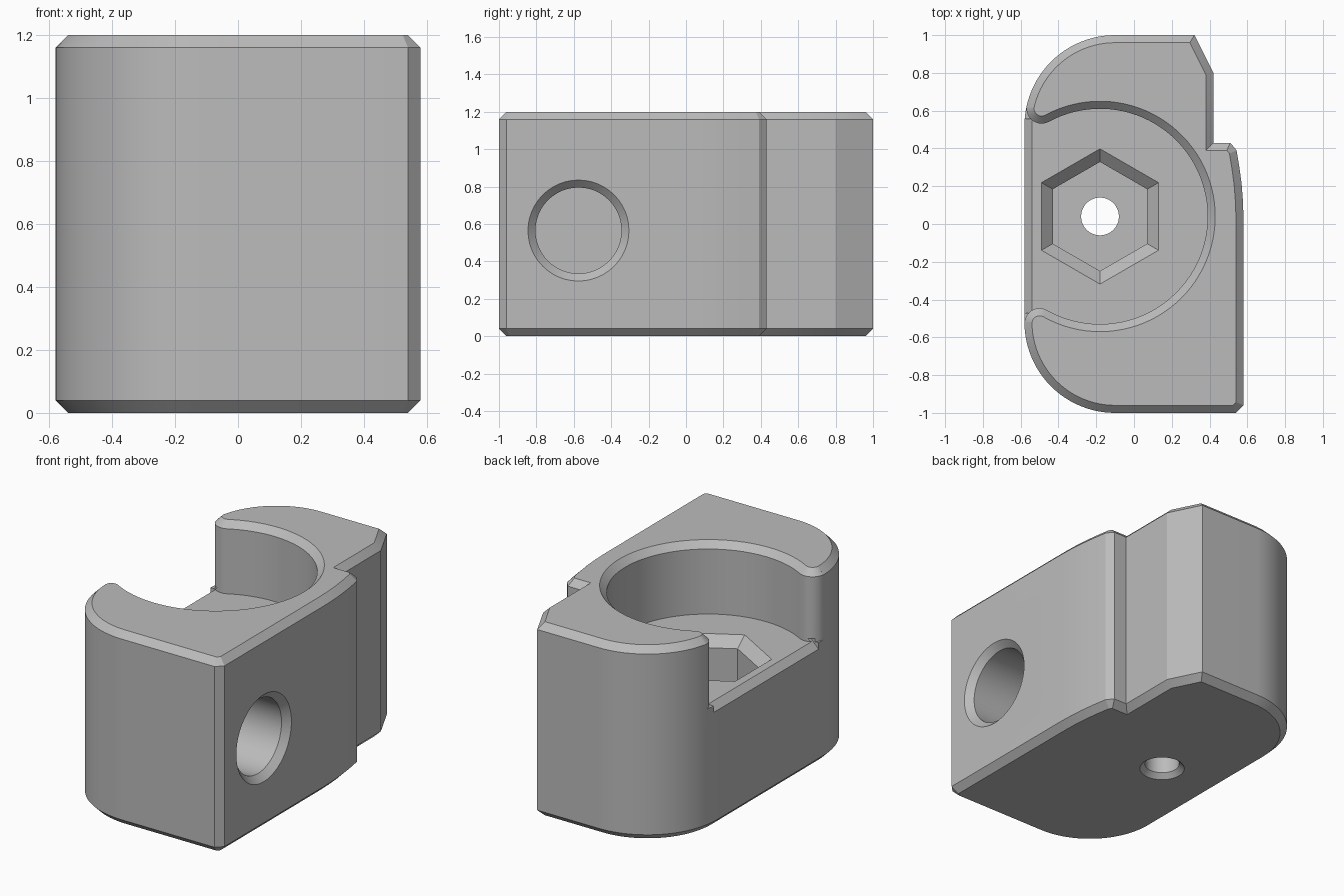
import bpy
import bmesh
from math import sin, cos, pi, radians, atan2
from mathutils import Vector, Matrix

if "Cube" in bpy.data.objects:
    bpy.data.objects.remove(bpy.data.objects["Cube"], do_unlink=True)

HEIGHT, CHAMFER, FLOOR = 1.2, 0.04, 0.757
BORE = Vector((-0.18, 0.04))
BORE_R, TIP_R, END_R = 0.57, 0.08, 0.48

grey = bpy.data.materials.new("plain grey")
grey.use_nodes = True
grey.diffuse_color = (0.5, 0.5, 0.5, 1)
grey.node_tree.nodes["Principled BSDF"].inputs["Base Color"].default_value = (0.5, 0.5, 0.5, 1)


def arc(centre, r, a0, a1, n):
    return [Vector((centre[0] + r * cos(a0 + (a1 - a0) * i / n),
                    centre[1] + r * sin(a0 + (a1 - a0) * i / n))) for i in range(n + 1)]


def inset(points, d):
    """Mitred inset of a counter-clockwise outline."""
    out = []
    for i, p in enumerate(points):
        a = (p - points[i - 1]).normalized()
        b = (points[(i + 1) % len(points)] - p).normalized()
        na, nb = Vector((-a.y, a.x)), Vector((-b.y, b.x))
        out.append(p + (na + nb) * d / (1 + na.dot(nb)))
    return out


def loft(name, rings, matrix=None):
    """Closed solid through (outline, z) rings."""
    bm = bmesh.new()
    loops = [[bm.verts.new((p[0], p[1], z)) for p in pts] for pts, z in rings]
    for low, high in zip(loops, loops[1:]):
        for i in range(len(low)):
            j = (i + 1) % len(low)
            bm.faces.new((low[i], low[j], high[j], high[i]))
    bm.faces.new(loops[0][::-1])
    bm.faces.new(loops[-1])
    if matrix:
        bm.transform(matrix)
    bmesh.ops.recalc_face_normals(bm, faces=bm.faces)
    mesh = bpy.data.meshes.new(name)
    bm.to_mesh(mesh)
    bm.free()
    mesh.materials.append(grey)
    obj = bpy.data.objects.new(name, mesh)
    bpy.context.collection.objects.link(obj)
    return obj


def tip_centre(end, side):
    """Centre of the rounded horn tip touching both the bore and the end curve."""
    ra, rb = BORE_R + TIP_R, END_R - TIP_R
    gap = end - BORE
    d = gap.length
    along = (ra * ra - rb * rb + d * d) / (2 * d)
    u = gap / d
    return BORE + u * along + Vector((-u.y, u.x)) * side * (ra * ra - along * along) ** 0.5


def angle(v):
    return atan2(v.y, v.x)


front_end, back_end = Vector((-0.1, -0.52)), Vector((-0.1, 0.52))
front_tip, back_tip = tip_centre(front_end, -1), tip_centre(back_end, 1)


def bore_outline(d):
    """Bore that opens to one side between two rounded horns, widened by d."""
    stop = radians(8)
    f0 = angle(front_tip - front_end) % (2 * pi) - stop
    f1 = angle(BORE - front_tip)
    b0 = angle(BORE - back_tip)
    b1 = angle(back_tip - back_end) - 2 * pi + stop
    r = TIP_R - d
    pts = [front_tip + 0.3 * Vector((cos(f0), sin(f0)))]
    pts += arc(front_tip, r, f0, f1, 12)
    pts += arc(BORE, BORE_R + d, angle(front_tip - BORE), angle(back_tip - BORE), 64)[1:-1]
    pts += arc(back_tip, r, b0, b1, 12)
    pts.append(back_tip + 0.3 * Vector((cos(b1), sin(b1))))
    return pts


# Body: rounded on one side, stepped on the other, chamfered top and bottom
outline = [Vector(p) for p in (
    (0.54, -1), (0.58, -0.96), (0.58, 0.02), (0.577, 0.12), (0.57, 0.21), (0.558, 0.3),
    (0.543, 0.39), (0.51, 0.43), (0.42, 0.43), (0.42, 0.8), (0.32, 1))]
outline += arc(back_end, END_R, pi / 2, pi, 24)
outline += arc(front_end, END_R, pi, 1.5 * pi, 24)
small = inset(outline, CHAMFER)
body = loft("clamp_body", [(small, 0), (outline, CHAMFER),
                           (outline, HEIGHT - CHAMFER), (small, HEIGHT)])

# Cutters
cutters = []
wide = bore_outline(CHAMFER)
cutters.append(loft("bore_cutter", [(bore_outline(0), FLOOR), (bore_outline(0), HEIGHT - CHAMFER),
                                    (wide, HEIGHT), (wide, HEIGHT + 0.1)]))


def hexagon(apothem):
    return arc(BORE, apothem / cos(pi / 6), pi / 2, pi / 2 + 5 * pi / 3, 5)


cutters.append(loft("hex_pocket_cutter", [(hexagon(0.25), 0.3), (hexagon(0.25), FLOOR - 0.06),
                                          (hexagon(0.33), FLOOR + 0.02)]))


def disc(r, centre=(0, 0)):
    return arc(centre, r, 0, 2 * pi * 47 / 48, 47)


cutters.append(loft("screw_hole_cutter", [(disc(0.15, BORE), -0.02), (disc(0.1, BORE), 0.03),
                                          (disc(0.1, BORE), 0.4)]))
sideways = Matrix.Translation((0, -0.575, 0.565)) @ Matrix.Rotation(pi / 2, 4, "Y")
cutters.append(loft("side_hole_cutter", [(disc(0.23), 0.16), (disc(0.23), 0.54),
                                         (disc(0.29), 0.6)], sideways))
# Wedge that chamfers the open edge of the bore floor
wedge = [(-0.62, FLOOR - 0.08), (-0.52, FLOOR + 0.02), (-0.62, FLOOR + 0.02)]
upright = Matrix.Rotation(pi / 2, 4, "X")
cutters.append(loft("floor_edge_cutter", [(wedge, -0.555), (wedge, 0.47)], upright))

bpy.context.view_layer.objects.active = body
for cutter in cutters:
    cutter.hide_render = True
    mod = body.modifiers.new(cutter.name, "BOOLEAN")
    mod.operation = "DIFFERENCE"
    mod.solver = "EXACT"
    mod.object = cutter
    bpy.ops.object.modifier_apply(modifier=mod.name)
for cutter in cutters:
    bpy.data.objects.remove(cutter, do_unlink=True)

for obj in bpy.context.selected_objects:
    obj.select_set(False)
body.select_set(True)
bpy.ops.object.shade_smooth_by_angle(angle=radians(20))
